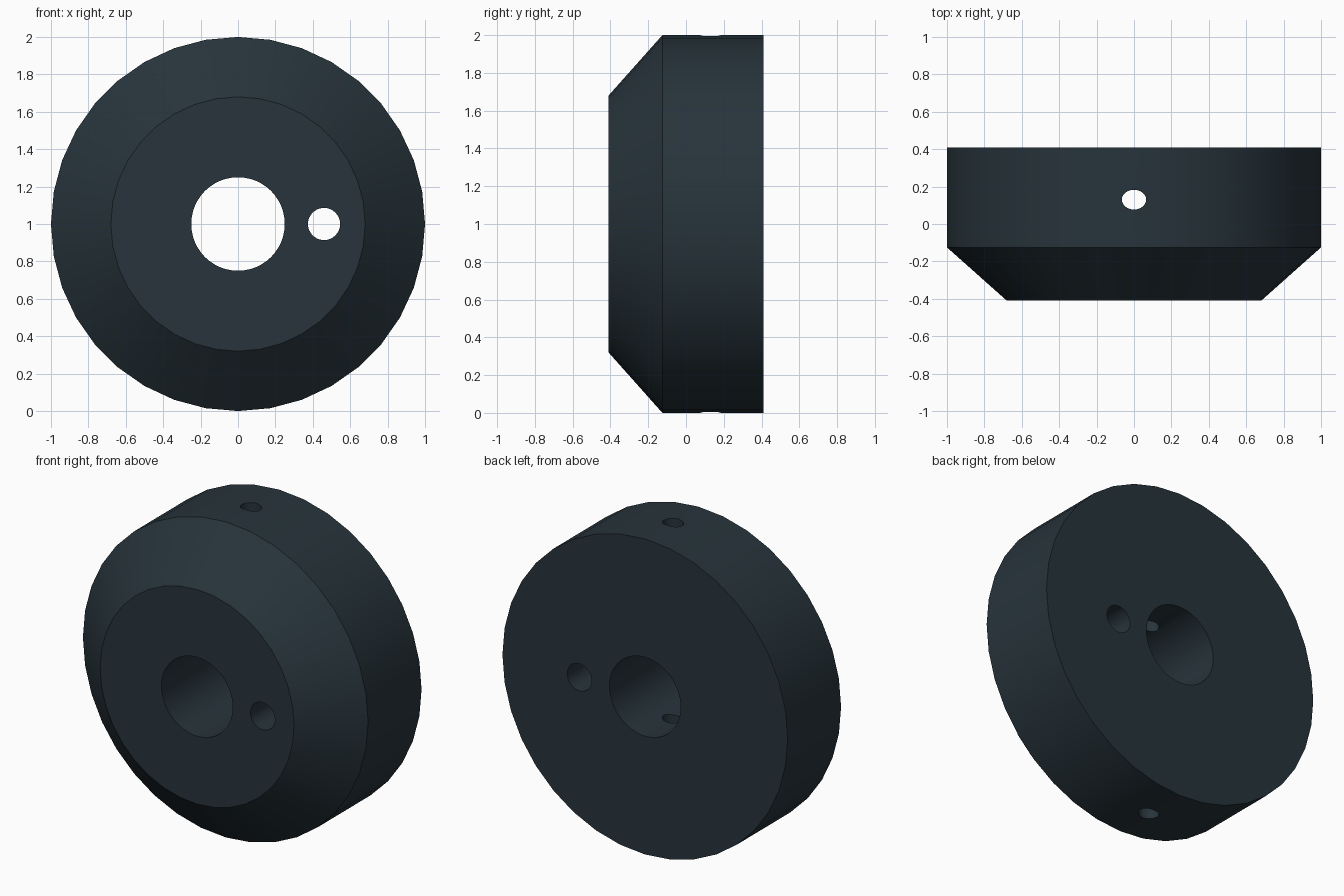
import bpy, bmesh, math
from mathutils import Matrix

if "Cube" in bpy.data.objects:
    bpy.data.objects.remove(bpy.data.objects["Cube"])

CENTRE_Z = 1.0
HALF = 0.41

mat = bpy.data.materials.new("dark slate")
mat.diffuse_color = (0.020, 0.034, 0.044, 1)
mat.use_nodes = True
mat.node_tree.nodes["Principled BSDF"].inputs["Base Color"].default_value = mat.diffuse_color


def lathe(name, profile, sides):
    """Closed solid of revolution about the y axis from (radius, y) pairs."""
    bm = bmesh.new()
    rings = []
    for r, y in profile:
        rings.append([bm.verts.new((r * math.cos(2 * math.pi * i / sides), y,
                                    CENTRE_Z + r * math.sin(2 * math.pi * i / sides)))
                      for i in range(sides)])
    for a, b in zip(rings, rings[1:]):
        for i in range(sides):
            j = (i + 1) % sides
            bm.faces.new((a[i], b[i], b[j], a[j]))
    bm.faces.new(rings[0])
    bm.faces.new(rings[-1])
    bmesh.ops.recalc_face_normals(bm, faces=bm.faces)
    me = bpy.data.meshes.new(name)
    bm.to_mesh(me)
    bm.free()
    ob = bpy.data.objects.new(name, me)
    bpy.context.collection.objects.link(ob)
    me.materials.append(mat)
    return ob


def drill(name, target, matrix, sides):
    """Cut a unit cylinder, placed by matrix, through the target."""
    bm = bmesh.new()
    bmesh.ops.create_cone(bm, cap_ends=True, segments=sides, radius1=1,
                          radius2=1, depth=3, matrix=matrix)
    bmesh.ops.recalc_face_normals(bm, faces=bm.faces)
    me = bpy.data.meshes.new(name)
    bm.to_mesh(me)
    bm.free()
    me.materials.append(mat)
    cutter = bpy.data.objects.new(name, me)
    bpy.context.collection.objects.link(cutter)
    cutter.hide_render = True
    mod = target.modifiers.new(name, 'BOOLEAN')
    mod.operation = 'DIFFERENCE'
    mod.solver = 'EXACT'
    mod.object = cutter
    bpy.context.view_layer.objects.active = target
    bpy.ops.object.modifier_apply(modifier=name)
    bpy.data.objects.remove(cutter)


# Chamfered disc
wheel = lathe("chamfered_wheel", [(0.68, -HALF), (1.0, -0.125), (1.0, HALF)], 36)

# Axle bore, offset pin hole, and vertical set-screw hole
along_y = Matrix.Rotation(math.pi / 2, 4, 'X')
drill("axle_bore", wheel, Matrix.Translation((0, 0, CENTRE_Z)) @ along_y
      @ Matrix.Diagonal((0.25, 0.25, 1, 1)), 48)
drill("pin_hole", wheel, Matrix.Translation((0.46, 0, CENTRE_Z)) @ along_y
      @ Matrix.Diagonal((0.086, 0.086, 1, 1)), 32)
drill("screw_hole", wheel, Matrix.Translation((0, 0.13, CENTRE_Z))
      @ Matrix.Diagonal((0.065, 0.053, 1, 1)), 24)

bpy.ops.object.select_all(action='DESELECT')
wheel.select_set(True)
bpy.context.view_layer.objects.active = wheel
bpy.ops.object.shade_smooth_by_angle(angle=math.radians(30))
